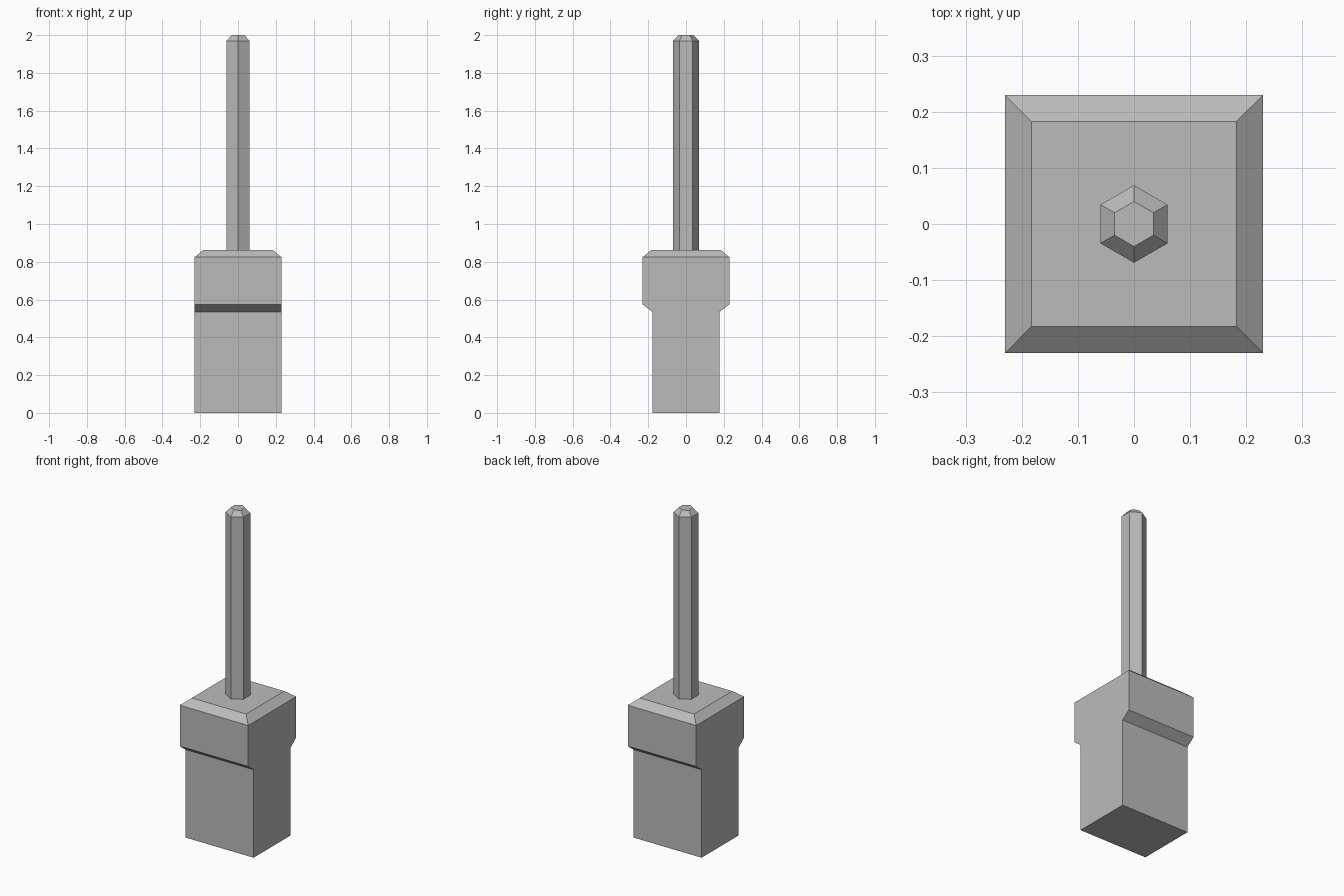
import bpy, bmesh, math

if "Cube" in bpy.data.objects:
    bpy.data.objects.remove(bpy.data.objects["Cube"], do_unlink=True)

grey = bpy.data.materials.new("plain grey")
grey.use_nodes = True
colour = (0.5, 0.5, 0.5, 1)
grey.diffuse_color = colour
grey.node_tree.nodes["Principled BSDF"].inputs["Base Color"].default_value = colour


def loft(name, rings):
    """Join a stack of matching outlines into a closed solid."""
    bm = bmesh.new()
    loops = [[bm.verts.new(p) for p in ring] for ring in rings]
    n = len(loops[0])
    for low, high in zip(loops, loops[1:]):
        for i in range(n):
            j = (i + 1) % n
            bm.faces.new((low[i], low[j], high[j], high[i]))
    bm.faces.new(loops[0][::-1])
    bm.faces.new(loops[-1])
    bmesh.ops.recalc_face_normals(bm, faces=bm.faces)
    mesh = bpy.data.meshes.new(name)
    bm.to_mesh(mesh)
    bm.free()
    mesh.materials.append(grey)
    obj = bpy.data.objects.new(name, mesh)
    bpy.context.collection.objects.link(obj)
    return obj


def rectangle(x, y, z):
    return [(-x, -y, z), (x, -y, z), (x, y, z), (-x, y, z)]


def hexagon(r, z):
    angles = [math.radians(30 + 60 * k) for k in range(6)]
    return [(r * math.cos(a), r * math.sin(a), z) for a in angles]


# Block: narrow lower body, flared shoulder, chamfered top
loft("housing", [
    rectangle(0.23, 0.178, 0),
    rectangle(0.23, 0.178, 0.535),
    rectangle(0.23, 0.23, 0.575),
    rectangle(0.23, 0.23, 0.824),
    rectangle(0.183, 0.183, 0.863),
])

# Six-sided pin with a chamfered tip
loft("pin", [
    hexagon(0.069, 0.85),
    hexagon(0.069, 1.97),
    hexagon(0.04, 2.0),
])
